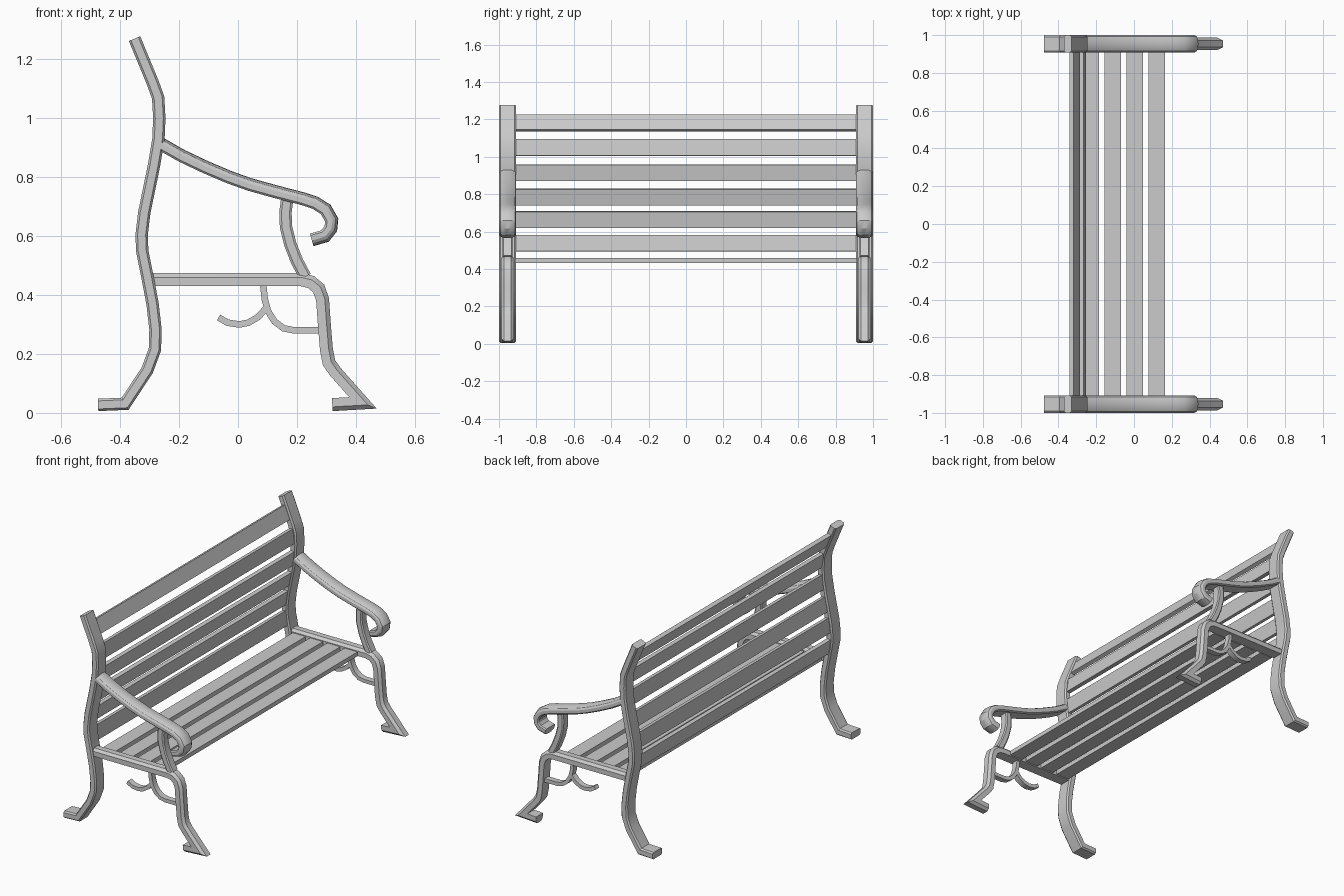
import bpy, bmesh
from math import radians
from mathutils import Vector, Matrix

if "Cube" in bpy.data.objects:
    bpy.data.objects.remove(bpy.data.objects["Cube"])

Y_SIDE = 0.954  # centre plane of each cast end frame


def finish(bm, name, smooth=True):
    bmesh.ops.recalc_face_normals(bm, faces=bm.faces)
    me = bpy.data.meshes.new(name)
    bm.to_mesh(me)
    bm.free()
    ob = bpy.data.objects.new(name, me)
    bpy.context.collection.objects.link(ob)
    if smooth:
        bpy.ops.object.select_all(action='DESELECT')
        ob.select_set(True)
        bpy.context.view_layer.objects.active = ob
        bpy.ops.object.shade_smooth_by_angle(angle=radians(32))
    return ob


def sweep(name, path, half_t, half_w, section, y):
    """Sweep a section (u across path, v along y) on an xz path with mitred joints."""
    pts = [Vector(p) for p in path]
    dirs = [(b - a).normalized() for a, b in zip(pts, pts[1:])]
    bm = bmesh.new()
    rings = []
    for i, p in enumerate(pts):
        d0, d1 = dirs[max(i - 1, 0)], dirs[min(i, len(dirs) - 1)]
        n0, n1 = Vector((-d0.y, d0.x)), Vector((-d1.y, d1.x))
        m = (n0 + n1).normalized()
        m /= max(m.dot(n0), 0.3)
        rings.append([bm.verts.new((p.x + m.x * u * half_t, y + v * half_w,
                                    p.y + m.y * u * half_t)) for u, v in section])
    k = len(section)
    for a, b in zip(rings, rings[1:]):
        for j in range(k):
            bm.faces.new((a[j], a[(j + 1) % k], b[(j + 1) % k], b[j]))
    bm.faces.new(rings[0])
    bm.faces.new(rings[-1])
    return finish(bm, name)


def slat(name, x, z, length, thick, tilt=0.0):
    """Plank running along y; its width lies along x before tilting."""
    bm = bmesh.new()
    bmesh.ops.create_cube(bm, size=1)
    bm.transform(Matrix.Translation((x, 0, z)) @ Matrix.Rotation(-tilt, 4, 'Y')
                 @ Matrix.Diagonal((length, 1.83, thick, 1)))
    return finish(bm, name, False)


# Cross-sections: chamfered bar, round-topped rail, plain bar
bar = [(-1, -.8), (-1, .8), (-.65, 1), (.65, 1), (1, .8), (1, -.8), (.65, -1), (-.65, -1)]
rail = [(-1, -.85), (-1, .85), (-.7, 1), (.1, 1), (.6, .85), (.92, .5), (1, 0),
        (.92, -.5), (.6, -.85), (.1, -1), (-.7, -1)]
leg_bar = [(-1, -1), (-1, 1), (.35, 1), (1, .55), (1, -.55), (.35, -1)]
plain = [(-1, -1), (-1, 1), (1, 1), (1, -1)]

# Paths in the xz plane
back_path = [(-.475, .027), (-.383, .031), (-.308, .145), (-.282, .215), (-.28, .283),
             (-.29, .37), (-.309, .47), (-.325, .55), (-.327, .605), (-.318, .68),
             (-.285, .84), (-.27, .93), (-.267, 1.0), (-.271, 1.07), (-.289, 1.12), (-.351, 1.27)]
arm_path = [(-.262, .913), (-.19, .872), (-.11, .834), (-.03, .8), (.04, .775), (.13, .75),
            (.219, .727), (.262, .713), (.298, .69), (.318, .655), (.315, .625),
            (.295, .6), (.25, .587)]
support_path = [(.168, .735), (.161, .68), (.163, .63), (.178, .571), (.2, .515), (.228, .462)]
leg_path = [(-.3, .452), (.215, .452), (.248, .444), (.274, .422), (.287, .385), (.293, .3),
            (.3, .215), (.309, .17), (.33, .14), (.424, .034), (.32, .028)]
scroll_a = [(-.066, .324), (-.035, .306), (.005, .3), (.035, .306), (.068, .325), (.097, .357)]
scroll_b = [(.085, .44), (.091, .385), (.102, .345), (.124, .31), (.155, .287),
            (.19, .28), (.285, .28)]

# Cast end frames, one per side
for side, s in (("left", -1), ("right", 1)):
    y = s * Y_SIDE
    sweep(f"back_leg_{side}", back_path, .021, .046, bar, y)
    sweep(f"armrest_{side}", arm_path, .022, .046, rail, y)
    sweep(f"arm_support_{side}", support_path, .021, .026, bar, y)
    sweep(f"seat_rail_front_leg_{side}", leg_path, .022, .033, leg_bar, y)
    sweep(f"scroll_rear_{side}", scroll_a, .011, .018, plain, y)
    sweep(f"scroll_front_{side}", scroll_b, .011, .018, plain, y)

# Seat slats
for i in range(4):
    slat(f"seat_slat_{i + 1}", .121 - .1165 * i, .445, .087, .026)


# Back slats follow the curve of the back legs
def back_x(z):
    for (x0, z0), (x1, z1) in zip(back_path, back_path[1:]):
        if z0 <= z <= z1:
            return x0 + (x1 - x0) * (z - z0) / (z1 - z0)


for i, z in enumerate((.538, .664, .785, .915, 1.049, 1.181)):
    lo, hi = Vector((back_x(z - .042), z - .042)), Vector((back_x(z + .042), z + .042))
    d = hi - lo
    mid = (lo + hi) / 2
    slat(f"back_slat_{i + 1}", mid.x, z, .088, .024, Vector((1, 0)).angle_signed(d) * -1)
